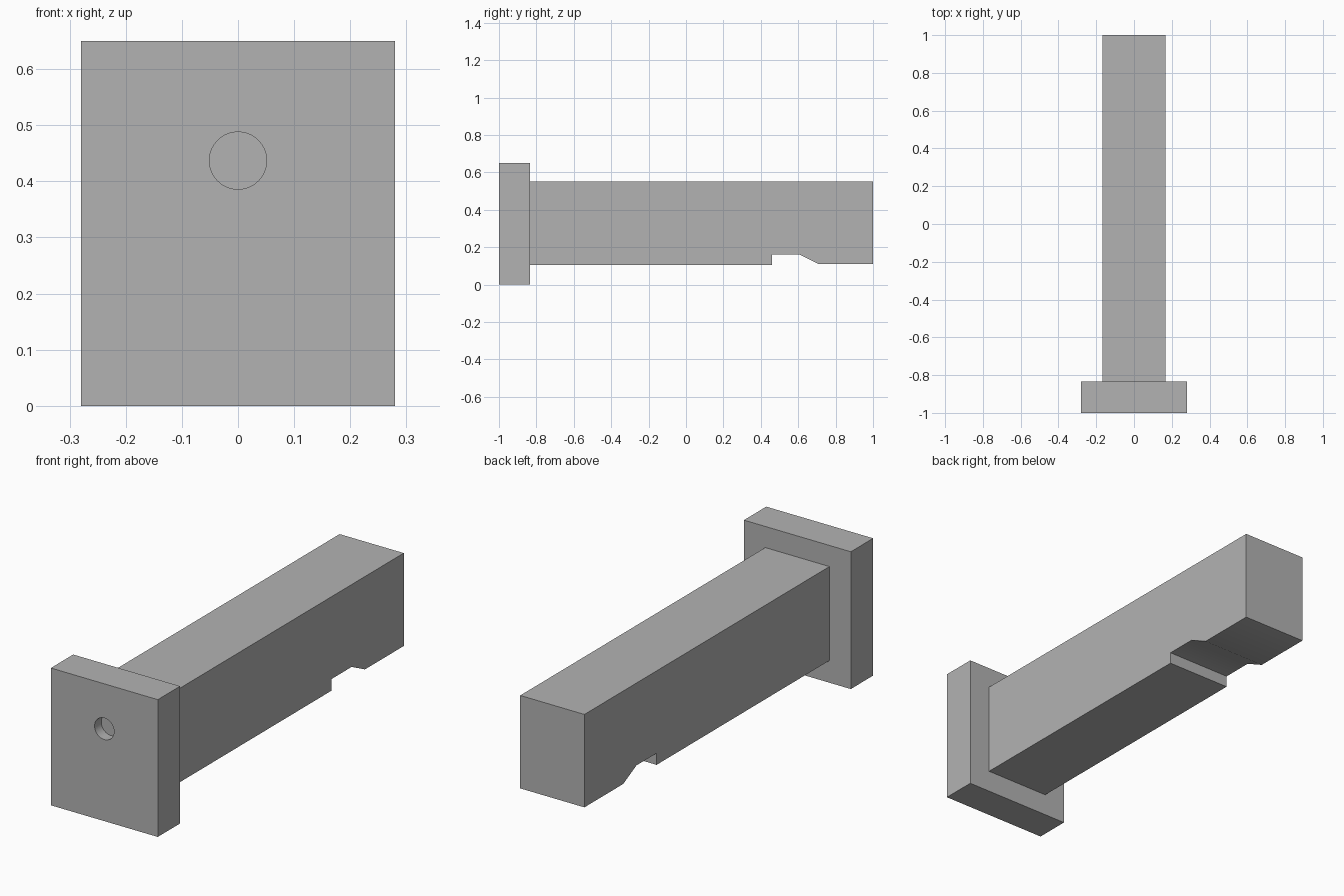
import bpy
import bmesh
from mathutils import Matrix

cube = bpy.data.objects.get("Cube")
if cube:
    bpy.data.objects.remove(cube, do_unlink=True)

# Single grey material
grey = bpy.data.materials.new("plain grey")
grey.use_nodes = True
colour = (0.45, 0.45, 0.45, 1)
grey.diffuse_color = colour
grey.node_tree.nodes["Principled BSDF"].inputs["Base Color"].default_value = colour


def add_object(name, bm):
    bmesh.ops.recalc_face_normals(bm, faces=bm.faces)
    mesh = bpy.data.meshes.new(name)
    bm.to_mesh(mesh)
    bm.free()
    mesh.materials.append(grey)
    obj = bpy.data.objects.new(name, mesh)
    bpy.context.collection.objects.link(obj)
    return obj


def extrude_x(name, profile, x0, x1):
    """Extrude a closed (y, z) outline between two x positions."""
    bm = bmesh.new()
    face = bm.faces.new([bm.verts.new((x0, y, z)) for y, z in profile])
    out = bmesh.ops.extrude_face_region(bm, geom=[face])
    verts = [v for v in out["geom"] if isinstance(v, bmesh.types.BMVert)]
    bmesh.ops.translate(bm, verts=verts, vec=(x1 - x0, 0, 0))
    return add_object(name, bm)


def smooth(obj):
    bpy.ops.object.select_all(action="DESELECT")
    obj.select_set(True)
    bpy.context.view_layer.objects.active = obj
    bpy.ops.object.shade_smooth_by_angle()


# End plate
front, back = -1.0, -0.833
plate = extrude_x("end_plate", [(front, 0), (back, 0), (back, 0.65), (front, 0.65)],
                  -0.28, 0.28)

# Blind round hole in the plate front
hole_depth = 0.05
bm = bmesh.new()
bmesh.ops.create_cone(bm, cap_ends=True, segments=64, radius1=0.051, radius2=0.051,
                      depth=2 * hole_depth,
                      matrix=Matrix.Translation((0, front, 0.437))
                      @ Matrix.Rotation(1.5708, 4, "X"))
cutter = add_object("hole_cutter", bm)
cutter.hide_render = True
cutter.hide_set(True)
cut = plate.modifiers.new("hole", "BOOLEAN")
cut.operation = "DIFFERENCE"
cut.solver = "EXACT"
cut.object = cutter
smooth(plate)

# Square bar with a ramped notch underneath
bar = extrude_x("notched_bar", [
    (back, 0.105), (0.46, 0.105), (0.46, 0.16), (0.61, 0.16),
    (0.71, 0.11), (1.0, 0.11), (1.0, 0.55), (back, 0.55)], -0.168, 0.168)
smooth(bar)
